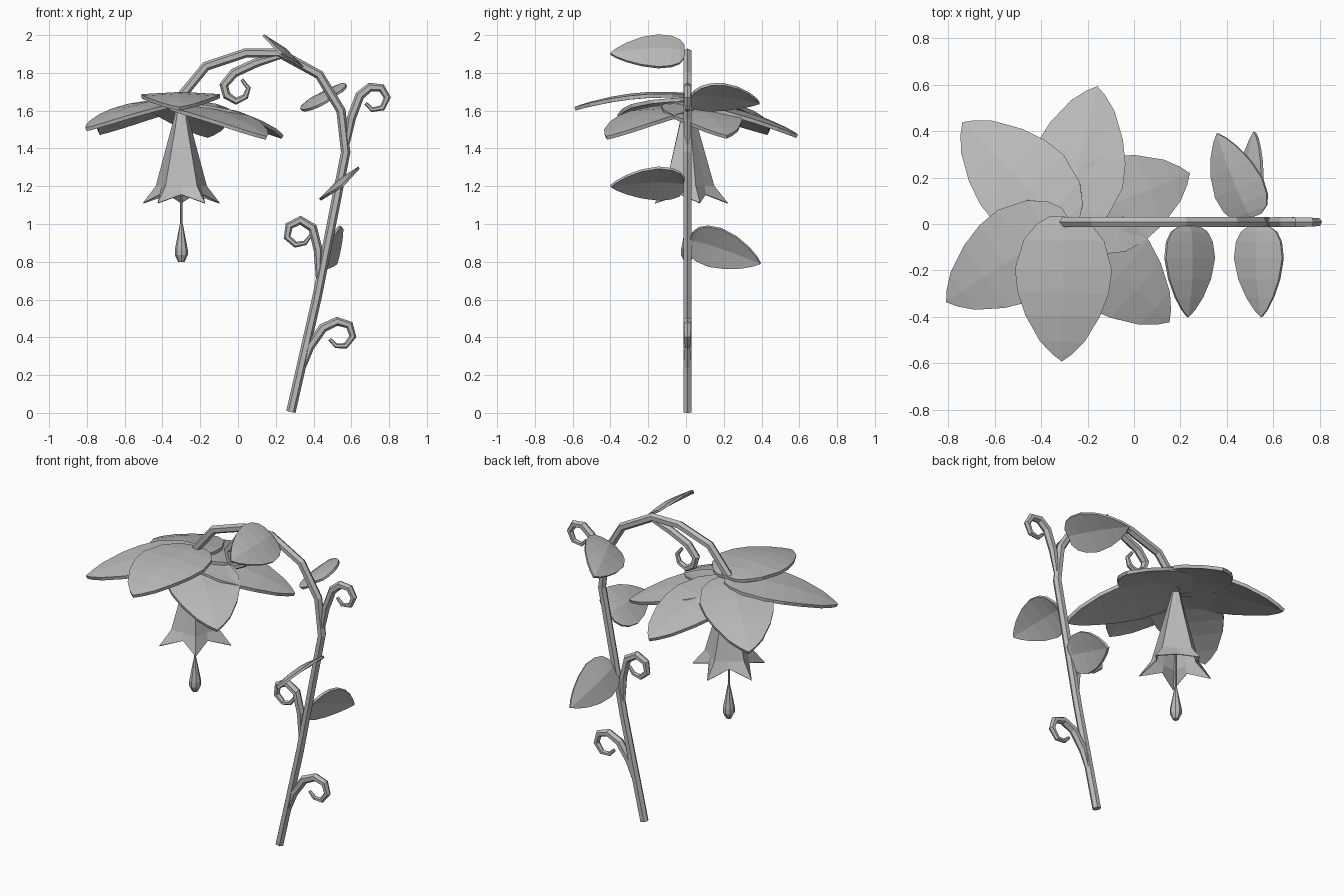
import bpy, bmesh, math
from mathutils import Vector

if "Cube" in bpy.data.objects:
    bpy.data.objects.remove(bpy.data.objects["Cube"])

Y0 = 0.008          # plane of the stem
CX = -0.30          # flower axis

grey = bpy.data.materials.new("plain grey")
grey.diffuse_color = (0.5, 0.5, 0.5, 1)
grey.use_nodes = True
grey.node_tree.nodes["Principled BSDF"].inputs["Base Color"].default_value = grey.diffuse_color


def finish(name, bm, thickness=0):
    bmesh.ops.recalc_face_normals(bm, faces=bm.faces)
    me = bpy.data.meshes.new(name)
    bm.to_mesh(me)
    bm.free()
    me.materials.append(grey)
    ob = bpy.data.objects.new(name, me)
    bpy.context.collection.objects.link(ob)
    if thickness:
        m = ob.modifiers.new("thickness", 'SOLIDIFY')
        m.thickness = thickness
        m.offset = 0
    return ob


def bridge(bm, a, b):
    n = len(a)
    for i in range(n):
        j = (i + 1) % n
        bm.faces.new((a[i], a[j], b[j], b[i]))


def tube(name, path, radii, sides=6):
    """Capped tube along a path of (x, z) points in the stem plane."""
    bm = bmesh.new()
    pts = [Vector((x, Y0, z)) for x, z in path]
    rings = []
    for i, p in enumerate(pts):
        d0 = (p - pts[i - 1]).normalized() if i else Vector()
        d1 = (pts[i + 1] - p).normalized() if i < len(pts) - 1 else Vector()
        t = (d0 + d1).normalized()
        across = Vector((-t.z, 0, t.x))
        rings.append([bm.verts.new(p + radii[i] * (
            math.cos(2 * math.pi * k / sides) * across +
            math.sin(2 * math.pi * k / sides) * Vector((0, 1, 0))))
            for k in range(sides)])
    for a, b in zip(rings, rings[1:]):
        bridge(bm, a, b)
    bm.faces.new(rings[0])
    bm.faces.new(rings[-1])
    return finish(name, bm)


def blade(name, base, tip, side, profile, bend, ridge, thickness):
    """Pointed leaf with a raised midrib; profile holds (t, half width)."""
    bm = bmesh.new()
    base, tip, side = Vector(base), Vector(tip), Vector(side)
    up = side.cross(tip - base).normalized()
    if up.z < 0:
        up.negate()
    rows = []
    for t, w in profile:
        mid = base.lerp(tip, t) + up * bend * 4 * t * (1 - t)
        rows.append([bm.verts.new(mid - side * w),
                     bm.verts.new(mid + up * ridge * w),
                     bm.verts.new(mid + side * w)])
    for a, b in zip(rows, rows[1:]):
        for k in (0, 1):
            bm.faces.new((a[k], a[k + 1], b[k + 1], b[k]))
    end = bm.verts.new(tip)
    for k in (0, 1):
        bm.faces.new((rows[-1][k], rows[-1][k + 1], end))
    return finish(name, bm, thickness)


# Arching stem
tube("stem", [(0.28, 0.005), (0.42, 0.62), (0.57, 1.38), (0.545, 1.60),
              (0.43, 1.79), (0.22, 1.905), (0.04, 1.905), (-0.17, 1.835),
              (-0.31, 1.665)], [0.025] * 9)

# Curled tendrils
tendrils = [
    [(0.33, 0.20), (0.38, 0.35), (0.45, 0.45), (0.525, 0.485), (0.59, 0.465),
     (0.608, 0.405), (0.57, 0.355), (0.52, 0.355), (0.485, 0.39)],
    [(0.425, 0.70), (0.425, 0.86), (0.395, 0.98), (0.33, 1.02), (0.27, 0.99),
     (0.26, 0.93), (0.305, 0.89), (0.355, 0.90), (0.385, 0.94)],
    [(0.57, 1.39), (0.60, 1.56), (0.645, 1.68), (0.70, 1.725), (0.76, 1.72),
     (0.79, 1.67), (0.765, 1.615), (0.71, 1.605), (0.675, 1.64)],
    [(0.25, 1.895), (0.10, 1.855), (-0.02, 1.80), (-0.075, 1.735),
     (-0.06, 1.68), (-0.01, 1.65), (0.04, 1.675), (0.055, 1.72),
     (0.02, 1.765)],
]
for i, path in enumerate(tendrils):
    tube(f"tendril_{i + 1}", path,
         [0.012, 0.024, 0.025, 0.024, 0.022, 0.019, 0.016, 0.013, 0.009])

# Stem leaves: base, tip, half-width direction
leaf_profile = [(0, 0.4), (0.06, 0.72), (0.17, 0.92), (0.35, 1), (0.58, 0.84),
                (0.78, 0.55), (0.92, 0.25)]
leaves = [
    ((0.235, -0.01, 1.91), (0.23, -0.40, 1.90), (0.105, 0, -0.085)),
    ((0.54, -0.01, 1.21), (0.55, -0.40, 1.20), (0.103, 0, 0.085)),
    ((0.49, 0.02, 0.915), (0.52, 0.395, 0.79), (0.06, 0.034, 0.10)),
    ((0.51, 0.03, 1.675), (0.36, 0.39, 1.64), (0.10, 0.042, 0.07)),
]
for i, (base, tip, side) in enumerate(leaves):
    blade(f"leaf_{i + 1}", base, tip, side, leaf_profile, 0.01, 0.015, 0.014)

# Six overlapping petals: angle, reach, base height, tip height
petal_profile = [(0, 0.3), (0.05, 0.56), (0.16, 0.83), (0.36, 1), (0.52, 0.94),
                 (0.68, 0.77), (0.86, 0.46), (0.95, 0.2)]
petals = [(269, 0.588, 1.675, 1.61), (213.5, 0.605, 1.657, 1.50),
          (135, 0.615, 1.65, 1.48), (76.5, 0.605, 1.64, 1.465),
          (22, 0.578, 1.632, 1.46), (317, 0.615, 1.625, 1.455)]
for i, (angle, reach, z0, z1) in enumerate(petals):
    a = math.radians(angle)
    d = Vector((math.cos(a), math.sin(a), 0))
    side = Vector((-d.y, d.x, 0)) * 0.208
    c = Vector((CX, 0, 0))
    blade(f"petal_{i + 1}", c - d * 0.03 + Vector((0, 0, z0)),
          c + d * reach + Vector((0, 0, z1)), side, petal_profile,
          0.028, 0.012, 0.02)

# Five-pointed bell: ridge radius, ridge z, valley radius, valley z
bm = bmesh.new()
rings = []
for r0, h0, r1, h1 in [(0.02, 1.64, 0.018, 1.64), (0.05, 1.52, 0.042, 1.52),
                       (0.14, 1.20, 0.108, 1.20), (0.212, 1.11, 0.118, 1.155)]:
    ring = []
    for k in range(10):
        a = math.radians(90 + 36 * k)
        r, h = (r1, h1) if k % 2 else (r0, h0)
        ring.append(bm.verts.new((CX + r * math.cos(a), Y0 + r * math.sin(a), h)))
    rings.append(ring)
for a, b in zip(rings, rings[1:]):
    bridge(bm, a, b)
finish("bell", bm, 0.005)

# Hanging stamen with teardrop tip
tube("stamen", [(CX, 1.60), (CX, 1.0)], [0.006, 0.006])
tube("stamen_tip", [(CX, 1.01), (CX, 0.98), (CX, 0.865), (CX, 0.835), (CX, 0.80)],
     [0.006, 0.012, 0.034, 0.034, 0.017], 8)
